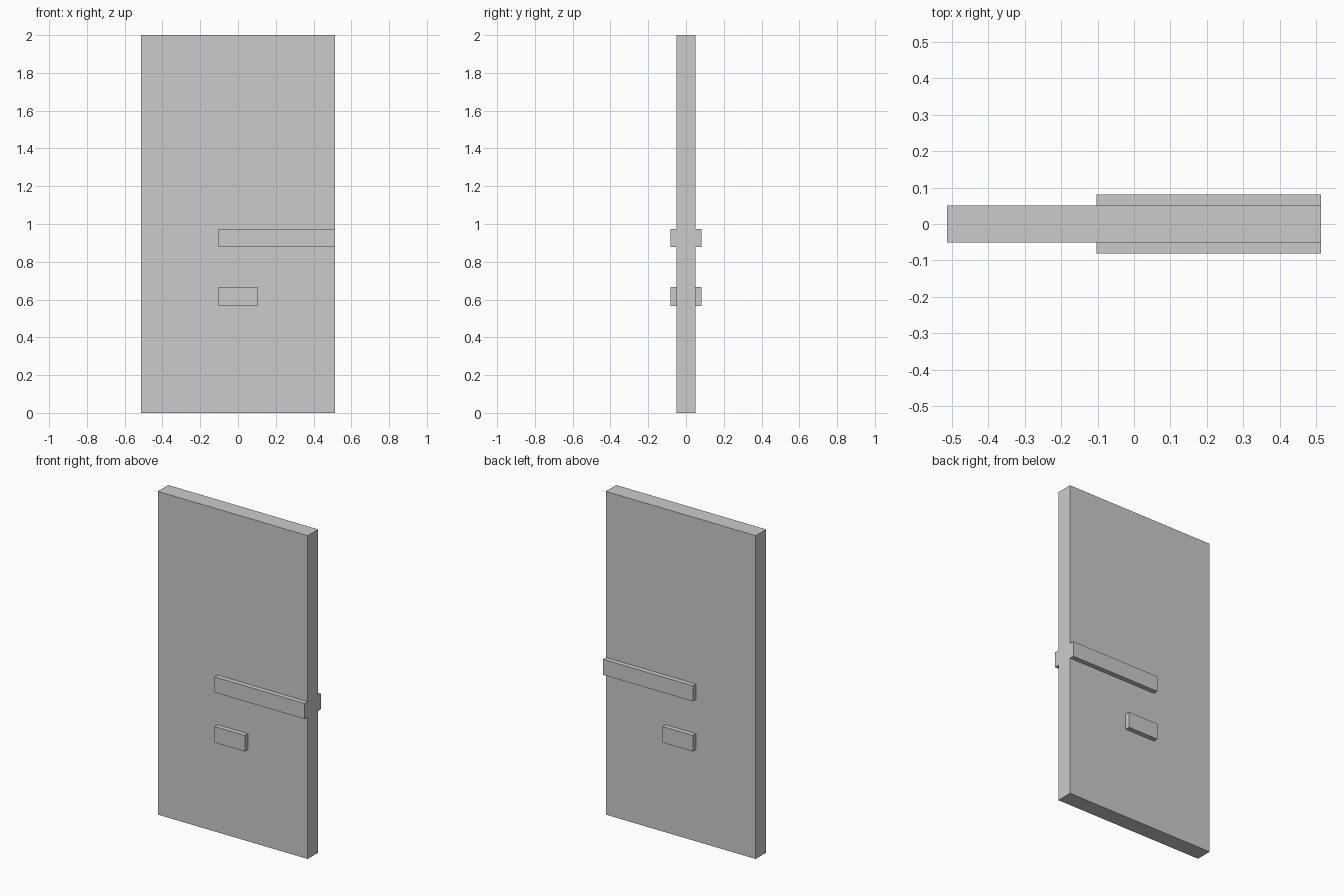
import bpy, bmesh
from mathutils import Vector, Matrix

if "Cube" in bpy.data.objects:
    bpy.data.objects.remove(bpy.data.objects["Cube"])

HALF_W, HALF_T, HEIGHT = 0.5125, 0.051, 2.0
RAISE = 0.03
STEP = 0.1035                       # inner ends of the bars
LONG_BAR = (-STEP, HALF_W, 0.877, 0.973)
SHORT_BAR = (-STEP, STEP, 0.567, 0.666)

# door panel
bm = bmesh.new()
bmesh.ops.create_cube(bm, size=1, matrix=Matrix.Translation((0, 0, HEIGHT / 2))
                      @ Matrix.Diagonal((2 * HALF_W, 2 * HALF_T, HEIGHT, 1)))


def cut(co, normal):
    bmesh.ops.bisect_plane(bm, geom=bm.verts[:] + bm.edges[:] + bm.faces[:],
                           plane_co=co, plane_no=normal)


# loop cuts that outline the bars
for x in (-STEP, STEP):
    cut((x, 0, 0), (1, 0, 0))
for z in LONG_BAR[2:] + SHORT_BAR[2:]:
    cut((0, 0, z), (0, 0, 1))


# raised bars, the same on the front and the back
def raise_bar(bar, side):
    x0, x1, z0, z1 = bar
    faces = []
    for f in bm.faces:
        c = f.calc_center_median()
        if f.normal.y * side > 0.9 and x0 < c.x < x1 and z0 < c.z < z1:
            faces.append(f)
    out = bmesh.ops.extrude_face_region(bm, geom=faces)["geom"]
    bmesh.ops.delete(bm, geom=faces, context='FACES_ONLY')
    verts = [v for v in out if isinstance(v, bmesh.types.BMVert)]
    bmesh.ops.translate(bm, verts=verts, vec=Vector((0, side * RAISE, 0)))


bm.normal_update()
for side in (-1, 1):
    for bar in (LONG_BAR, SHORT_BAR):
        raise_bar(bar, side)
        # remove interior edges left by the extrusion
        bmesh.ops.delete(bm, geom=[e for e in bm.edges if not e.link_faces], context='EDGES')
        bm.normal_update()

bmesh.ops.recalc_face_normals(bm, faces=bm.faces[:])
mesh = bpy.data.meshes.new("door_panel")
bm.to_mesh(mesh)
bm.free()
door = bpy.data.objects.new("door_panel", mesh)
bpy.context.collection.objects.link(door)
